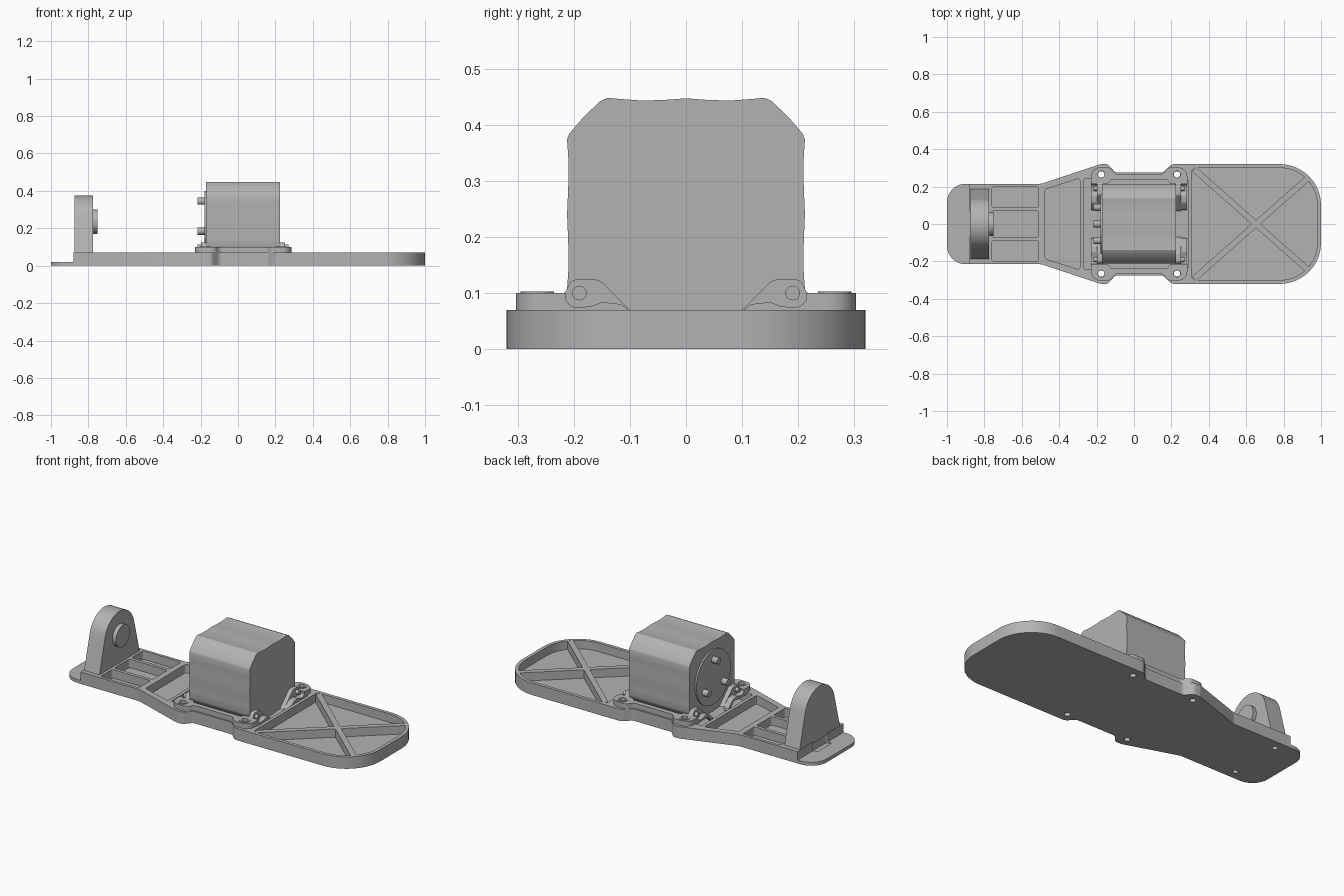
import bpy, bmesh
from math import sin, cos, pi, radians
from mathutils import Vector

cube = bpy.data.objects.get("Cube")
if cube:
    bpy.data.objects.remove(cube, do_unlink=True)

grey = bpy.data.materials.new("plain grey")
grey.use_nodes = True
grey.diffuse_color = (0.45, 0.45, 0.45, 1)
grey.node_tree.nodes["Principled BSDF"].inputs["Base Color"].default_value = grey.diffuse_color


def rounded(corners, steps=8):
    """Closed outline from (a, b, radius) corners."""
    out = []
    n = len(corners)
    for i, (a, b, r) in enumerate(corners):
        p = Vector((a, b))
        u = Vector(corners[i - 1][:2]) - p
        v = Vector(corners[(i + 1) % n][:2]) - p
        if r == 0 or abs(u.normalized().cross(v.normalized())) < 0.001:
            out.append((a, b))
            continue
        half = u.angle(v) / 2
        reach = min(r / abs(sin(half) / cos(half)), u.length * 0.49, v.length * 0.49)
        r = reach * sin(half) / cos(half)
        u.normalize()
        v.normalize()
        centre = p + (u + v).normalized() * (r / sin(half))
        start, end = p + u * reach - centre, p + v * reach - centre
        for k in range(steps + 1):
            d = start.lerp(end, k / steps).normalized() * r
            out.append(tuple(centre + d))
    return out


def mirrored(half):
    """Complete a half outline across its second coordinate or first."""
    return half + [(a, -b, r) for a, b, r in reversed(half)]


def rect(a0, a1, b0, b1, r=0.0):
    return rounded([(a0, b0, r), (a1, b0, r), (a1, b1, r), (a0, b1, r)], 4)


def circle(a, b, r, n=24):
    return [(a + r * cos(2 * pi * i / n), b + r * sin(2 * pi * i / n)) for i in range(n)]


def solid(name, prisms):
    """Object from prisms, each (outline, low, high, axis)."""
    bm = bmesh.new()
    for pts, lo, hi, axis in prisms:
        def place(p, t):
            return (p[0], p[1], t) if axis == "z" else (t, p[0], p[1])
        low = [bm.verts.new(place(p, lo)) for p in pts]
        top = [bm.verts.new(place(p, hi)) for p in pts]
        bm.faces.new(low)
        bm.faces.new(top)
        for i in range(len(pts)):
            j = (i + 1) % len(pts)
            bm.faces.new((low[i], low[j], top[j], top[i]))
    bmesh.ops.recalc_face_normals(bm, faces=bm.faces)
    mesh = bpy.data.meshes.new(name)
    bm.to_mesh(mesh)
    bm.free()
    mesh.materials.append(grey)
    obj = bpy.data.objects.new(name, mesh)
    bpy.context.scene.collection.objects.link(obj)
    return obj


def cut(obj, prisms):
    """Subtract prisms and bake the result."""
    cutter = solid("cutter", prisms)
    cutter.hide_render = True
    mod = obj.modifiers.new("cut", "BOOLEAN")
    mod.operation, mod.solver, mod.object = "DIFFERENCE", "EXACT", cutter
    graph = bpy.context.evaluated_depsgraph_get()
    graph.update()
    mesh = bpy.data.meshes.new_from_object(obj.evaluated_get(graph))
    obj.modifiers.clear()
    obj.data = mesh
    bpy.data.objects.remove(cutter, do_unlink=True)


TOP, FLOOR = 0.07, 0.02
bolts = [(x, y) for x in (-0.175, 0.23) for y in (-0.265, 0.265)]

# Base plate with lowered end lip and pockets
base = solid("base_plate", [(rounded(mirrored([
    (-1, 0.215, 0.1), (-0.495, 0.215, 0.05), (-0.18, 0.32, 0.04), (-0.14, 0.32, 0.03),
    (-0.1, 0.275, 0.03), (0.155, 0.275, 0.03), (0.2, 0.32, 0.04), (1, 0.32, 0.22)]), 12),
    0, TOP, "z")])
slant = rounded(mirrored([(-0.475, 0.185, 0.01), (-0.29, 0.245, 0.01)]), 4)
big = rounded(mirrored([(0.31, 0.3, 0.02), (0.98, 0.3, 0.2)]), 12)
outlines = [slant, big, rect(-0.27, 0.29, -0.24, 0.24, 0.01),
            rect(-0.76, -0.51, -0.07, 0.07, 0.01),
            rect(-0.76, -0.51, 0.09, 0.198, 0.01),
            rect(-0.76, -0.51, -0.198, -0.09, 0.01)]
cuts = [(o, FLOOR, 0.1, "z") for o in outlines]
cuts += [(circle(x, y, 0.017), -0.1, 0.2, "z") for x, y in bolts]
cuts += [(circle(-0.82, y, 0.015), -0.1, 0.05, "z") for y in (-0.16, 0.16)]
cuts.append((rect(-1.1, -0.88, -0.5, 0.5), FLOOR, 0.2, "z"))
cut(base, cuts)
cut(base, [(rect(-0.906, -0.87, -0.07, 0.07, 0.012), 0.012, 0.1, "z")])

# Crossed stiffening ribs in the large pocket
for name, s in (("rib_a", 1), ("rib_b", -1)):
    a, b = Vector((0.322, 0.292 * s)), Vector((0.935, -0.25 * s))
    side = (b - a).orthogonal().normalized() * 0.016
    solid(name, [([tuple(a + side), tuple(b + side), tuple(b - side), tuple(a - side)],
                  FLOOR - 0.005, TOP - 0.0005, "z")])

# Motor body, mirrored in both directions about its axis
AXIS = 0.24
quarter = [(0, 0.207), (0.04, 0.204), (0.08, 0.203), (0.12, 0.206), (0.14, 0.208),
           (0.153, 0.202), (0.184, 0.172), (0.208, 0.144), (0.212, 0.134),
           (0.209, 0.09), (0.21, 0.045), (0.212, 0)]
upper = quarter + [(y, -z) for y, z in reversed(quarter[:-1])]
profile = upper + [(-y, z) for y, z in reversed(upper[1:-1])]
solid("motor_body", [([(y, z + AXIS) for y, z in profile], -0.17, 0.225, "x")])
solid("motor_end_disc", [(circle(0, AXIS, 0.16, 48), -0.18, -0.165, "x")])
solid("motor_pins", [(circle(0.105 * cos(radians(t)), AXIS + 0.105 * sin(radians(t)), 0.019),
                      -0.216, -0.17, "x") for t in (90, 212, 328)])

# Mounting frame: bolt ears joined by side rails
frame = solid("mounting_frame", [(rounded(mirrored([
    (-0.23, 0.303, 0.05), (-0.125, 0.303, 0.05), (-0.1, 0.265, 0.03),
    (0.155, 0.265, 0.03), (0.18, 0.303, 0.05), (0.285, 0.303, 0.05)])), TOP - 0.001, 0.1, "z")])
inner = mirrored([(-0.4, 0.215, 0), (-0.14, 0.215, 0.01), (-0.125, 0.235, 0.01),
                  (0.18, 0.235, 0.01), (0.195, 0.215, 0.01), (0.4, 0.215, 0)])
cut(frame, [(rounded(inner, 4), 0, 0.2, "z")]
    + [(circle(x, y, 0.018), 0, 0.2, "z") for x, y in bolts])

# Raised rims round the bolt holes
rims = solid("bolt_rims", [(circle(x, y, 0.03), 0.095, 0.103, "z") for x, y in bolts])
cut(rims, [(circle(x, y, 0.018), 0, 0.2, "z") for x, y in bolts])

# End lugs with pins, and curved straps dipping into the pocket
lug = rounded([(0.07, 0.04, 0), (0.1, 0.07, 0.01), (0.155, 0.124, 0.02), (0.205, 0.124, 0.015),
               (0.215, 0.1, 0.01), (0.235, 0.098, 0), (0.235, 0.04, 0)], 5)
strap = rounded([(0.235, 0.1, 0), (0.222, 0.1, 0.01), (0.205, 0.074, 0.02), (0.17, 0.076, 0.02),
                 (0.15, 0.084, 0.02), (0.115, 0.08, 0.02), (0.075, 0.045, 0.02), (0.075, 0.021, 0),
                 (0.095, 0.04, 0.02), (0.12, 0.066, 0.02), (0.2, 0.06, 0.02), (0.235, 0.06, 0)], 5)
for end, lug_x, strap_x, pin_x in (("left", (0.222, 0.25), (0.25, 0.284), (0.22, 0.27)),
                                   ("right", (-0.197, -0.167), (-0.229, -0.197), (-0.216, -0.165))):
    for s, word in ((1, "back"), (-1, "front")):
        flip = lambda pts: [(y * s, z) for y, z in pts]
        tag = end + "_" + word
        solid("lug_" + tag, [(flip(lug), *lug_x, "x")])
        solid("strap_" + tag, [(flip(strap), *strap_x, "x")])
        solid("pin_" + tag, [(circle(0.19 * s, 0.1, 0.013), *pin_x, "x")])

# Upright end bracket with round boss
arch = [(0.14 * cos(radians(t)), 0.235 + 0.14 * sin(radians(t))) for t in range(15, 166, 6)]
bracket = [(0.19, TOP - 0.01)] + arch + [(-0.19, TOP - 0.01)]
solid("end_bracket", [(bracket, -0.875, -0.775, "x")])
solid("bracket_boss", [(circle(0, 0.235, 0.065, 32), -0.78, -0.752, "x")])

# Smooth curved walls, keep edges sharp
bpy.ops.object.select_all(action="DESELECT")
for obj in bpy.context.scene.objects:
    if obj.type == "MESH":
        obj.select_set(True)
        bpy.context.view_layer.objects.active = obj
bpy.ops.object.shade_smooth_by_angle(angle=radians(30))
